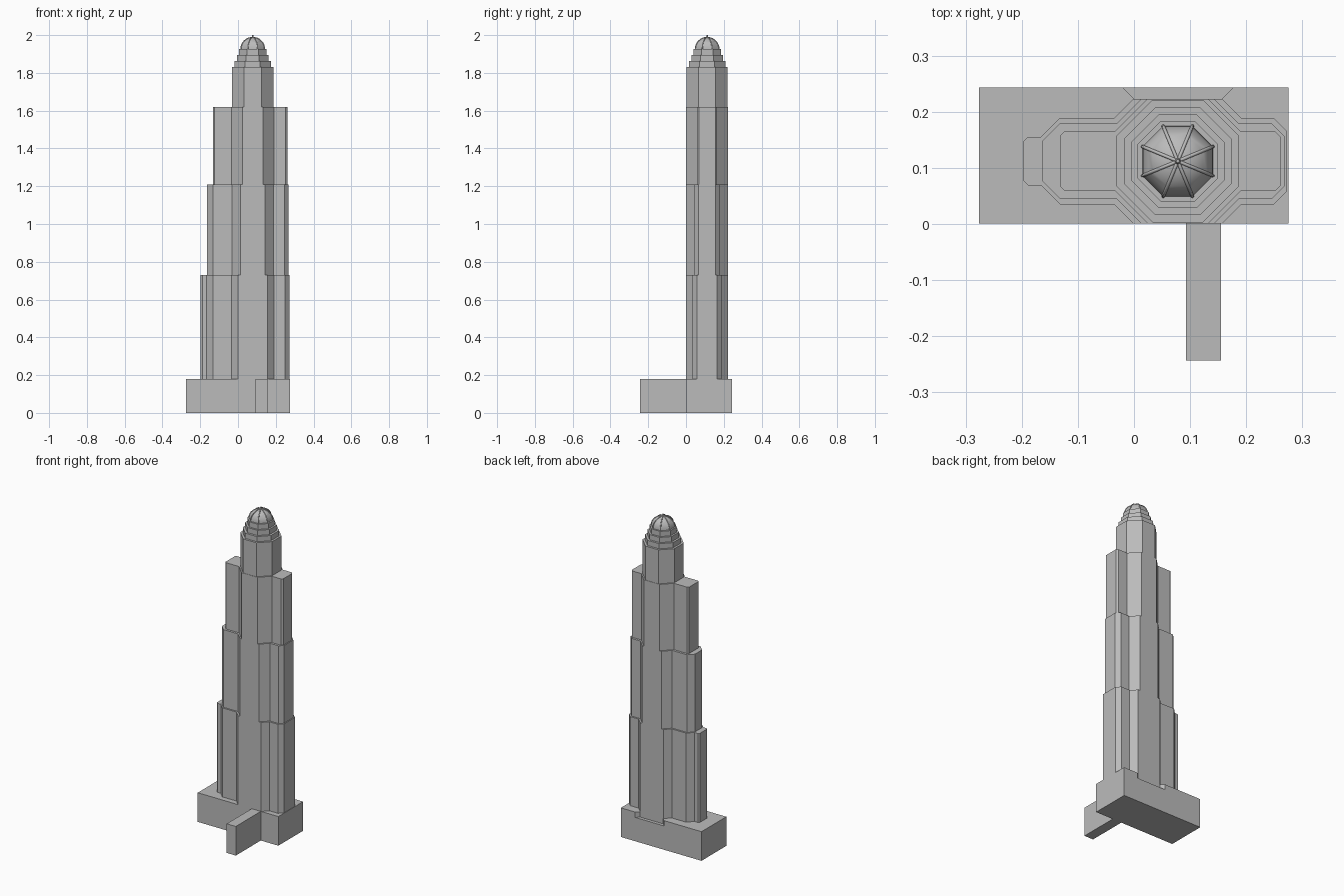
import bpy, bmesh, math

if "Cube" in bpy.data.objects:
    bpy.data.objects.remove(bpy.data.objects["Cube"], do_unlink=True)

CX, CY = 0.078, 0.112   # tower axis
HALF = 0.111            # half depth of the central shaft

grey = bpy.data.materials.new("stone_grey")
grey.use_nodes = True
grey.diffuse_color = (0.5, 0.5, 0.5, 1)
grey.node_tree.nodes["Principled BSDF"].inputs["Base Color"].default_value = (0.5, 0.5, 0.5, 1)


def finish(name, bm):
    bmesh.ops.recalc_face_normals(bm, faces=bm.faces)
    mesh = bpy.data.meshes.new(name)
    bm.to_mesh(mesh)
    bm.free()
    mesh.materials.append(grey)
    obj = bpy.data.objects.new(name, mesh)
    bpy.context.collection.objects.link(obj)
    return obj


def prism(name, outline, z0, z1):
    """Extrude a plan outline between two heights."""
    bm = bmesh.new()
    face = bm.faces.new([bm.verts.new((x, y, z0)) for x, y in outline])
    new = bmesh.ops.extrude_face_region(bm, geom=[face])["geom"]
    bmesh.ops.translate(bm, vec=(0, 0, z1 - z0),
                        verts=[v for v in new if isinstance(v, bmesh.types.BMVert)])
    return finish(name, bm)


def rect(x0, x1, y0, y1):
    return [(x0, y0), (x1, y0), (x1, y1), (x0, y1)]


def octagon(apothem):
    r = apothem / math.cos(math.pi / 8)
    return [(CX + r * math.cos((i + 0.5) * math.pi / 4),
             CY + r * math.sin((i + 0.5) * math.pi / 4)) for i in range(8)]


def tier(name, left_end, right_end, chamfer, facet, wing, z0, z1):
    """Stepped shaft: octagonal core with a wing on each side, mirrored in y."""
    run = facet + HALF - wing
    half = left_end + [(CX - run, wing), (CX - facet, HALF), (CX + facet, HALF),
                       (CX + run, wing), (right_end - chamfer, wing),
                       (right_end, wing - chamfer)]
    outline = [(x, CY + h) for x, h in half] + [(x, CY - h) for x, h in reversed(half)]
    return prism(name, outline, z0, z1)


# Podium with a shallow recess at the back, and the front arm
podium = prism("podium", rect(-0.276, 0.275, 0.001, 0.243), 0, 0.18)
cutter = prism("recess_cutter", [(0, 0.223), (0.157, 0.223), (0.18, 0.246), (-0.023, 0.246)],
               0.147, 0.2)
cutter.hide_render = True
cut = podium.modifiers.new("recess", 'BOOLEAN')
cut.object = cutter
cut.operation = 'DIFFERENCE'
cut.solver = 'EXACT'
bpy.context.view_layer.objects.active = podium
bpy.ops.object.modifier_apply(modifier=cut.name)
bpy.data.objects.remove(cutter, do_unlink=True)
prism("front_arm", rect(0.093, 0.155, -0.243, 0.001), 0, 0.18)

# Three stepped tiers with side wings
tier("lower_tier", [(-0.198, 0.034), (-0.189, 0.043), (-0.166, 0.043), (-0.132, 0.077)],
     0.273, 0.024, 0.079, 0.077, 0.14, 0.73)
tier("middle_tier", [(-0.164, 0.035), (-0.132, 0.067)],
     0.268, 0.022, 0.065, 0.067, 0.73, 1.21)
tier("upper_tier", [(-0.132, 0.045), (-0.124, 0.053)],
     0.262, 0.01, 0.054, 0.053, 1.21, 1.62)

# Octagonal crown and its setbacks
prism("crown_shaft", octagon(0.109), 1.62, 1.83)
for i, apothem in enumerate((0.096, 0.083, 0.072)):
    prism(f"crown_step_{i + 1}", octagon(apothem), 1.83 + 0.032 * i, 1.862 + 0.032 * i)

# Eight-sided dome
DOME_R, DOME_Z, DOME_H, RINGS = 0.068, 1.925, 0.063, 8
arc = [(DOME_R * math.cos(t), DOME_Z + DOME_H * math.sin(t))
       for t in (i * math.pi / 2 / RINGS for i in range(RINGS + 1))]
bm = bmesh.new()
rings = []
for r, z in arc[:-1]:
    rings.append([bm.verts.new((CX + r * math.cos((k + 0.5) * math.pi / 4),
                                CY + r * math.sin((k + 0.5) * math.pi / 4), z))
                  for k in range(8)])
top = bm.verts.new((CX, CY, arc[-1][1]))
bm.faces.new(rings[0])
for k in range(8):
    n = (k + 1) % 8
    for a, b in zip(rings, rings[1:]):
        bm.faces.new((a[k], a[n], b[n], b[k]))
    bm.faces.new((rings[-1][k], rings[-1][n], top))
dome = finish("dome", bm)

# Ribs along the dome corners
ribs = bpy.data.curves.new("dome_ribs", 'CURVE')
ribs.dimensions = '3D'
ribs.bevel_depth = 0.003
ribs.bevel_resolution = 1
ribs.use_fill_caps = True
ribs.materials.append(grey)
for k in range(8):
    a = (k + 0.5) * math.pi / 4
    line = ribs.splines.new('POLY')
    line.points.add(len(arc) - 1)
    for p, (r, z) in zip(line.points, arc):
        p.co = (CX + r * math.cos(a), CY + r * math.sin(a), z, 1)
bpy.context.collection.objects.link(bpy.data.objects.new("dome_ribs", ribs))

# Finial
bm = bmesh.new()
bmesh.ops.create_cone(bm, cap_ends=True, segments=8, radius1=0.007, radius2=0.003, depth=0.016)
bmesh.ops.translate(bm, verts=bm.verts, vec=(CX, CY, 1.992))
finish("finial", bm)

# Smooth the dome, keeping the corner edges crisp
bpy.ops.object.select_all(action='DESELECT')
dome.select_set(True)
bpy.context.view_layer.objects.active = dome
bpy.ops.object.shade_smooth_by_angle(angle=math.radians(30))
